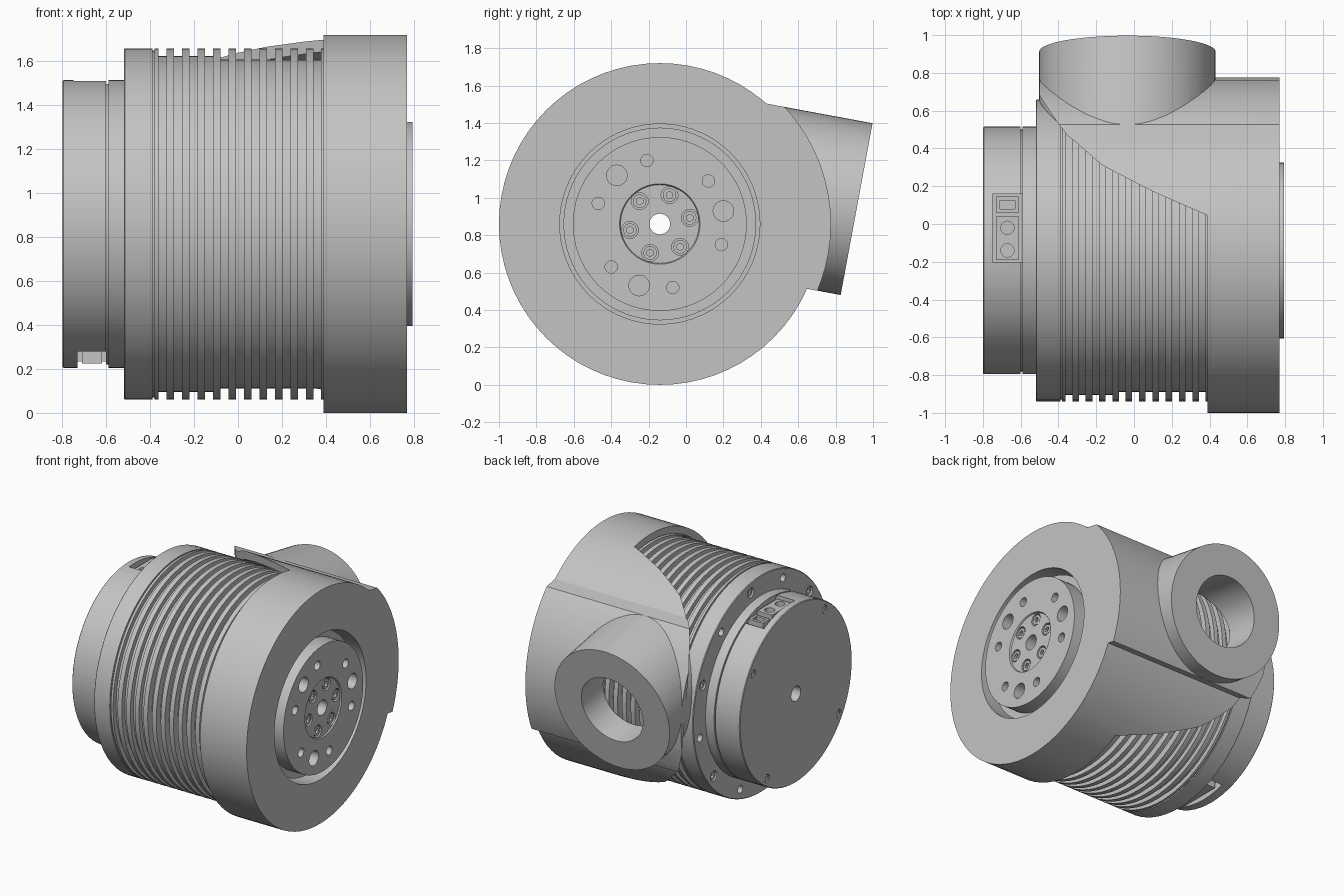
import bpy, bmesh, math
from mathutils import Vector, Matrix

if "Cube" in bpy.data.objects:
    bpy.data.objects.remove(bpy.data.objects["Cube"])

grey = bpy.data.materials.new("plain grey")
grey.use_nodes = True
grey.diffuse_color = (0.55, 0.55, 0.55, 1)
grey.node_tree.nodes["Principled BSDF"].inputs["Base Color"].default_value = (0.55, 0.55, 0.55, 1)

# Main axis runs along x; the outlet frame is tilted about it
CY, CZ = -0.14, 0.86
TILT = math.radians(-10.5)
SEGS = 72


def polar(x, r, deg):
    a = math.radians(deg)
    return Vector((x, CY + r * math.cos(a), CZ + r * math.sin(a)))


def tilted(x, u, v, angle=TILT):
    c, s = math.cos(angle), math.sin(angle)
    return Vector((x, CY + u * c - v * s, CZ + u * s + v * c))


def finish(name, bm):
    bmesh.ops.recalc_face_normals(bm, faces=bm.faces)
    mesh = bpy.data.meshes.new(name)
    bm.to_mesh(mesh)
    bm.free()
    mesh.materials.append(grey)
    ob = bpy.data.objects.new(name, mesh)
    bpy.context.collection.objects.link(ob)
    return ob


def rods(name, items, segs=SEGS):
    """One object holding a cylinder for every (start, end, radius)."""
    bm = bmesh.new()
    for a, b, r in items:
        d = b - a
        m = Matrix.Translation((a + b) / 2) @ d.to_track_quat('Z', 'Y').to_matrix().to_4x4()
        bmesh.ops.create_cone(bm, cap_ends=True, segments=segs, radius1=r, radius2=r,
                              depth=d.length, matrix=m)
    return finish(name, bm)


def axle(name, x0, x1, r):
    return rods(name, [(polar(x0, 0, 0), polar(x1, 0, 0), r)])


def prism(name, points, place):
    """Extrude a polygon between two placed copies of it."""
    bm = bmesh.new()
    ends = [[bm.verts.new(place(p, t)) for p in points] for t in (0, 1)]
    for ring in ends:
        bm.faces.new(ring)
    n = len(points)
    for i in range(n):
        j = (i + 1) % n
        bm.faces.new((ends[0][i], ends[0][j], ends[1][j], ends[1][i]))
    return finish(name, bm)


def box(name, lo, hi):
    pts = [(lo[0], lo[1]), (hi[0], lo[1]), (hi[0], hi[1]), (lo[0], hi[1])]
    return prism(name, pts, lambda p, t: (p[0], p[1], hi[2] if t else lo[2]))


def lathe(name, profile):
    """Spin a closed (x, radius) loop round the main axis."""
    bm = bmesh.new()
    rings = [[bm.verts.new(polar(x, r, 360 * i / SEGS)) for x, r in profile] for i in range(SEGS)]
    n = len(profile)
    for i in range(SEGS):
        a, b = rings[i], rings[(i + 1) % SEGS]
        for j in range(n):
            k = (j + 1) % n
            bm.faces.new((a[j], a[k], b[k], b[j]))
    return finish(name, bm)


def combine(ob, other, mode='DIFFERENCE'):
    mod = ob.modifiers.new("cut", 'BOOLEAN')
    mod.operation, mod.solver, mod.object = mode, 'EXACT', other
    bpy.context.view_layer.objects.active = ob
    bpy.ops.object.modifier_apply(modifier=mod.name)
    bpy.data.objects.remove(other)


def holes(ob, x0, x1, ring, r, angles):
    combine(ob, rods("holes", [(polar(x0, ring, a), polar(x1, ring, a), r) for a in angles], 24))


def screws(name, x0, x1, ring, r, angles):
    """Socket screws whose heads face x1."""
    ob = rods(name, [(polar(x0, ring, a), polar(x1, ring, a), r) for a in angles], 24)
    mid = (x0 + x1) / 2
    out = x1 + (x1 - x0)
    combine(ob, rods("sockets", [(polar(mid, ring, a), polar(out, ring, a), r * 0.55) for a in angles], 6))


# Outer shell with its raised band, wrapped round the back of the motor
shell = axle("outer_shell", -0.5, 0.77, 0.86)
band = axle("band", -0.5, 0.77, 0.915)
slab = [(0.2, -0.197), (1.2, -0.197), (1.2, 0.737), (0.2, 0.737)]
combine(band, prism("slab", slab, lambda p, t: tilted(1 if t else -1, *p)), 'INTERSECT')
combine(shell, band, 'UNION')

# Sloping front edge of the shell
edge = [(0.39, -2), (0.39, 0.30), (0.1, 0.42), (-0.17, 0.55), (-0.35, 0.69), (-0.5, 0.87), (-0.7, 1.1), (-0.7, -2)]
lean = math.radians(8)
combine(shell, prism("edge", edge, lambda p, t: tilted(p[0], p[1], 2 if t else -2, lean)))

# Round outlet, shell cavity, outlet bore and face opening
combine(shell, rods("outlet", [(tilted(-0.035, 0.3, 0.27), tilted(-0.035, 1.02, 0.27), 0.467)]), 'UNION')
combine(shell, axle("cavity", -0.9, 0.44, 0.808))
combine(shell, rods("bore", [(tilted(-0.035, 0.2, 0.27), tilted(-0.035, 1.3, 0.27), 0.25)]))
combine(shell, axle("opening", 0.3, 0.9, 0.535))

# Finned motor body
profile = [(-0.52, 0.055), (-0.52, 0.795), (-0.515, 0.80), (-0.39, 0.80), (-0.39, 0.79), (-0.38, 0.79), (-0.38, 0.80)]
for k in range(11):
    x = -0.362 + 0.0705 * k
    depth = 0.035 if k < 4 else 0.05
    profile += [(x, 0.80), (x, 0.80 - depth), (x + 0.036, 0.80 - depth), (x + 0.036, 0.80)]
profile += [(0.43, 0.80), (0.43, 0.055)]
body = lathe("finned_motor_body", profile)
sixth = [20 + 60 * k for k in range(6)]
holes(body, -0.6, -0.46, 0.73, 0.036, sixth)
holes(body, -0.6, -0.44, 0.73, 0.028, [a + 30 for a in sixth])
screws("body_screws", -0.46, -0.51, 0.73, 0.031, sixth)

# Output flange with hub recess and bolt holes
flange = lathe("output_flange", [(0.43, 0.055), (0.43, 0.515), (0.68, 0.515), (0.68, 0.465), (0.795, 0.465),
                                 (0.795, 0.215), (0.785, 0.21), (0.785, 0.055)])
hub = [11.5 + 60 * k for k in range(6)]
holes(flange, 0.74, 0.85, 0.163, 0.045, hub)
holes(flange, 0.70, 0.85, 0.347, 0.055, hub[::2])
holes(flange, 0.72, 0.85, 0.347, 0.033, [a + 30 for a in hub])
screws("hub_screws", 0.74, 0.78, 0.163, 0.036, hub)

# Rear cap with a collar groove and two connector pockets
cap = lathe("rear_cap", [(-0.80, 0.055), (-0.80, 0.65), (-0.795, 0.655), (-0.60, 0.655), (-0.60, 0.64),
                         (-0.59, 0.64), (-0.59, 0.655), (-0.52, 0.655), (-0.52, 0.055)])
combine(cap, box("pocket", (-0.75, -0.20, 1.38), (-0.59, 0.16, 1.6)))
combine(cap, box("pocket", (-0.73, -0.44, 0.1), (-0.60, 0.05, 0.28)))
quarter = [34 + 90 * k for k in range(4)]
holes(cap, -0.9, -0.77, 0.6, 0.03, quarter)
screws("cap_screws", -0.77, -0.795, 0.6, 0.025, quarter)

# Connectors inside the pockets
socket = box("round_socket_block", (-0.73, -0.19, 1.37), (-0.61, 0.04, 1.49))
combine(socket, rods("pins", [(Vector((-0.67, y, 1.44)), Vector((-0.67, y, 1.6)), 0.035) for y in (-0.14, -0.02)], 20))
plug = box("square_socket", (-0.73, 0.06, 1.37), (-0.61, 0.145, 1.47))
combine(plug, box("slot", (-0.71, 0.08, 1.42), (-0.63, 0.125, 1.6)))
lower = box("lower_connector", (-0.71, -0.38, 0.225), (-0.62, 0.0, 0.30))

# Smooth shading with crisp edges
for ob in list(bpy.context.collection.objects):
    if ob.type == 'MESH':
        bpy.ops.object.select_all(action='DESELECT')
        ob.select_set(True)
        bpy.context.view_layer.objects.active = ob
        bpy.ops.object.shade_smooth_by_angle(angle=math.radians(30))
